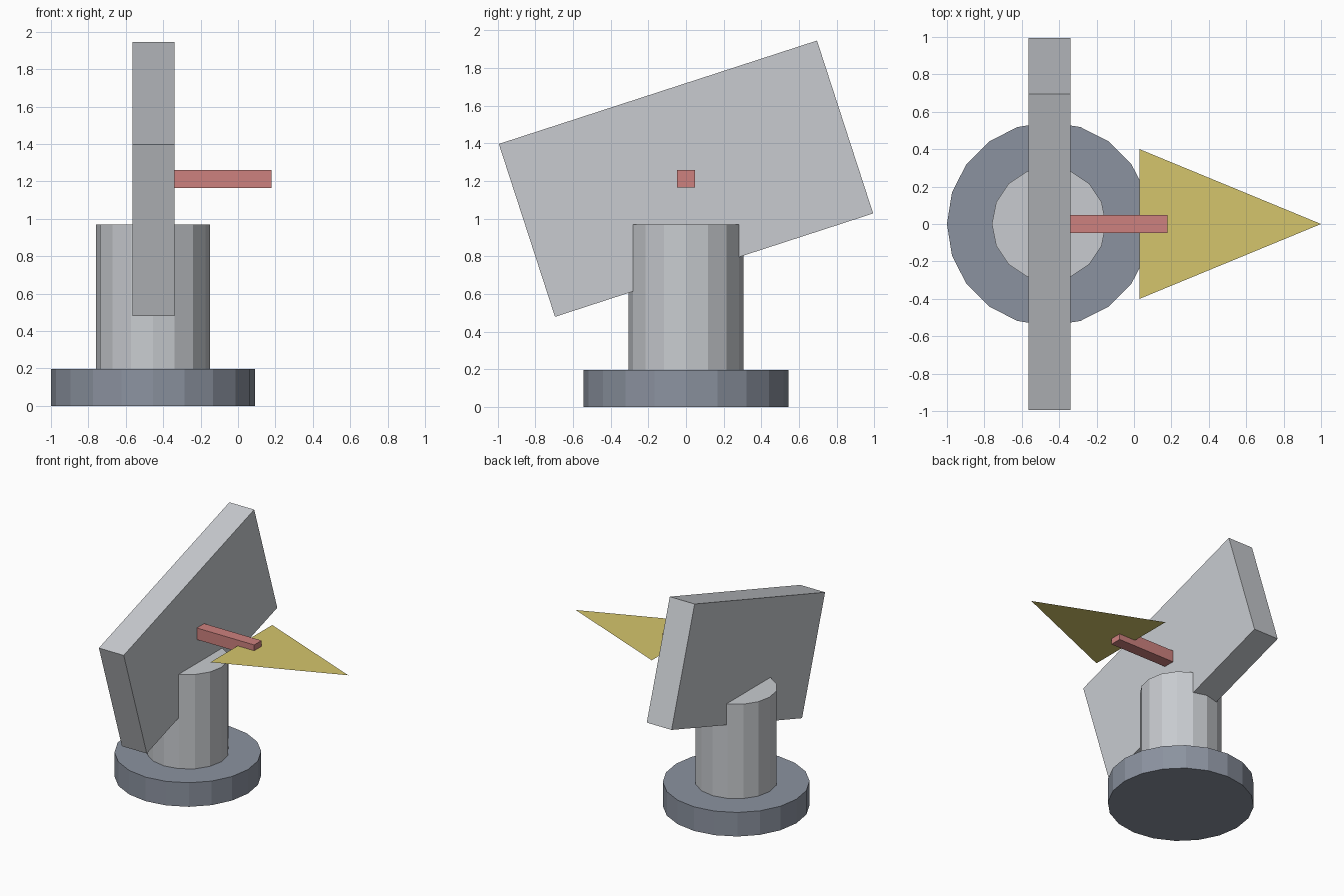
import bpy
import bmesh
from math import radians
from mathutils import Matrix, Vector

cube = bpy.data.objects.get("Cube")
if cube:
    bpy.data.objects.remove(cube, do_unlink=True)


def material(name, rgb):
    mat = bpy.data.materials.new(name)
    mat.use_nodes = True
    colour = (*rgb, 1.0)
    mat.diffuse_color = colour
    mat.node_tree.nodes["Principled BSDF"].inputs["Base Color"].default_value = colour
    return mat


slate = material("slate grey", (0.26, 0.29, 0.35))
silver = material("light grey", (0.58, 0.60, 0.63))
red = material("dusty red", (0.61, 0.22, 0.21))
yellow = material("mustard yellow", (0.66, 0.56, 0.15))


def add_part(name, bm, mat):
    mesh = bpy.data.meshes.new(name)
    bm.to_mesh(mesh)
    bm.free()
    mesh.materials.append(mat)
    obj = bpy.data.objects.new(name, mesh)
    bpy.context.collection.objects.link(obj)
    return obj


def cylinder(name, sides, radius, bottom, top, mat):
    bm = bmesh.new()
    bmesh.ops.create_cone(bm, cap_ends=True, segments=sides, radius1=radius,
                          radius2=radius, depth=top - bottom)
    # Put a corner on the x axis
    bmesh.ops.rotate(bm, verts=bm.verts, matrix=Matrix.Rotation(radians(90), 3, "Z"))
    obj = add_part(name, bm, mat)
    obj.location = (AXIS_X, 0, (bottom + top) / 2)


def box(name, size, location, mat, tilt=0):
    bm = bmesh.new()
    bmesh.ops.create_cube(bm, size=1)
    bmesh.ops.scale(bm, verts=bm.verts, vec=Vector(size))
    obj = add_part(name, bm, mat)
    obj.location = location
    obj.rotation_euler.x = radians(tilt)


AXIS_X = -0.455   # upright axis of the stand
HUB_Z = 1.2125    # height of the panel centre, rod and pointer

# Stand
cylinder("base", 20, 0.545, 0, 0.197, slate)
cylinder("column", 16, 0.305, 0.001, 0.97, silver)

# Tilted panel and the rod on its side
box("panel", (0.225, 1.776, 0.965), (-0.4525, 0, HUB_Z), silver, tilt=18)
box("rod", (0.58, 0.095, 0.095), (-0.11, 0, HUB_Z), red)

# Flat triangular pointer
bm = bmesh.new()
bm.faces.new([bm.verts.new(p) for p in
              ((0.03, -0.4, HUB_Z), (1, 0, HUB_Z), (0.03, 0.4, HUB_Z))])
add_part("pointer", bm, yellow)
